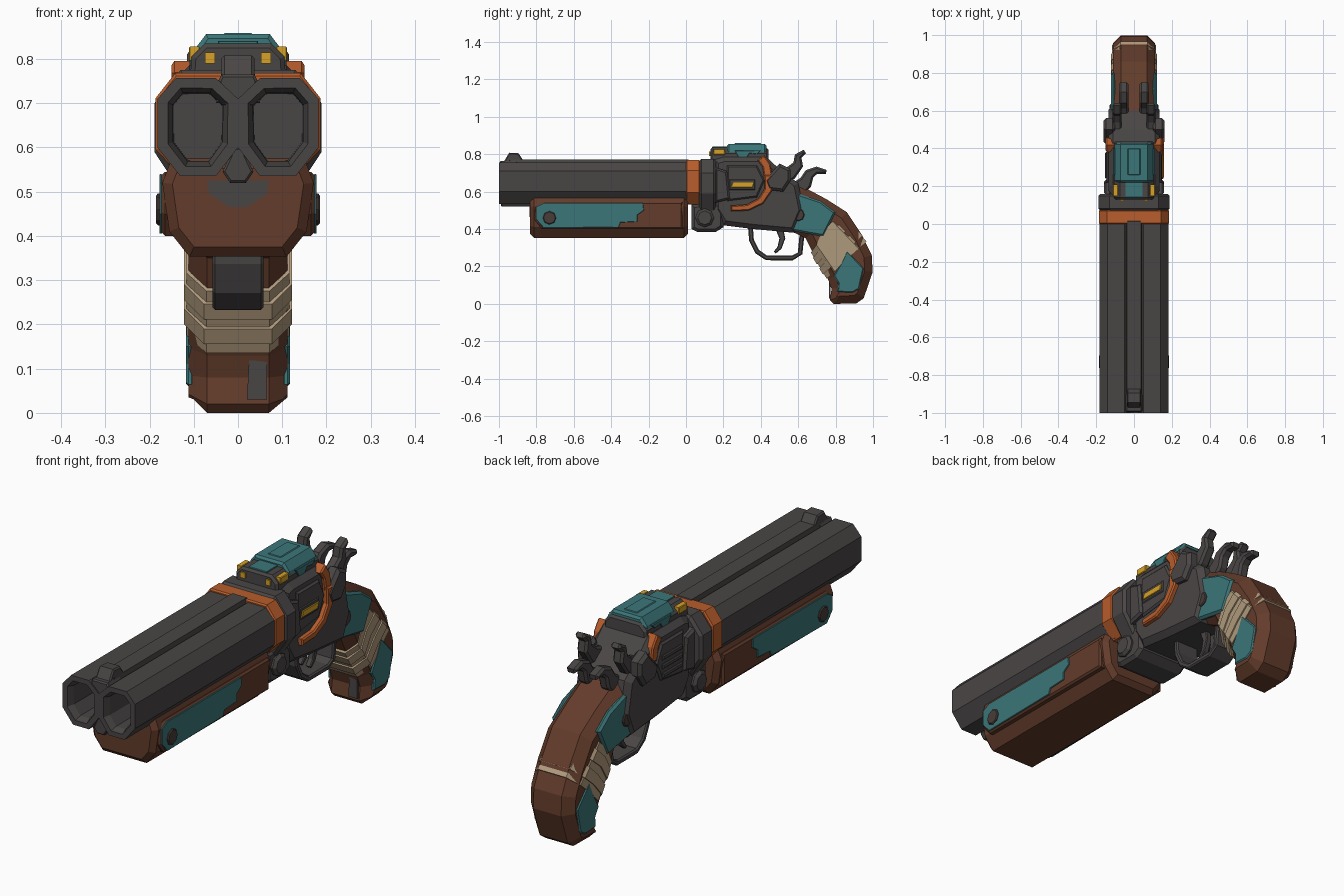
import bpy, bmesh, math
from mathutils import Vector

cube = bpy.data.objects.get("Cube")
if cube:
    bpy.data.objects.remove(cube, do_unlink=True)


def material(name, r, g, b):
    m = bpy.data.materials.new(name)
    m.use_nodes = True
    m.diffuse_color = (r, g, b, 1)
    m.node_tree.nodes["Principled BSDF"].inputs["Base Color"].default_value = (r, g, b, 1)
    return m


STEEL = material("dark_steel", .066, .06, .059)
WOOD = material("brown_wood", .125, .045, .024)
TEAL = material("teal_paint", .045, .18, .19)
ORANGE = material("orange_paint", .48, .11, .025)
YELLOW = material("yellow_enamel", .68, .36, .02)
CLOTH = material("tan_cloth", .43, .32, .2)
BOLT = material("bolt_iron", .065, .045, .04)


def inset(pts, d):
    """Shrink a closed 2D outline by d."""
    n = len(pts)
    p = [Vector(q) for q in pts]
    area = sum(p[i].x * p[(i + 1) % n].y - p[(i + 1) % n].x * p[i].y for i in range(n))
    s = 1 if area > 0 else -1
    normal = []
    for i in range(n):
        e = (p[(i + 1) % n] - p[i]).normalized()
        normal.append(Vector((-e.y, e.x)) * s)
    return [p[i] + (normal[i] + normal[i - 1]) * d / max(.5, 1 + normal[i].dot(normal[i - 1]))
            for i in range(n)]


def prism(name, pts, a, b, mat, chamfer=0, axis="x", bore=False):
    """Extrude an outline along x (points y,z) or along y (points x,z), chamfering the ends."""
    a, b = min(a, b), max(a, b)
    small = inset(pts, chamfer)
    rings = [(a, pts), (b, pts)]
    if chamfer:
        rings = [(a, small), (a + chamfer, pts), (b - chamfer, pts), (b, small)]
    bm = bmesh.new()
    loops = []
    for t, ring in rings:
        loops.append([bm.verts.new((t, u, v) if axis == "x" else (u, t, v)) for u, v in ring])
    n = len(pts)
    for lo, hi in zip(loops, loops[1:]):
        for i in range(n):
            j = (i + 1) % n
            bm.faces.new((lo[i], lo[j], hi[j], hi[i]))
    front = bm.faces.new(loops[0])
    bm.faces.new(loops[-1])
    bmesh.ops.recalc_face_normals(bm, faces=bm.faces)
    if bore:
        for thick, depth in ((.025, 0), (.012, -.03), (.002, -.16)):
            bmesh.ops.inset_region(bm, faces=[front], thickness=thick, depth=depth)
    mesh = bpy.data.meshes.new(name)
    bm.to_mesh(mesh)
    bm.free()
    mesh.materials.append(mat)
    ob = bpy.data.objects.new(name, mesh)
    bpy.context.collection.objects.link(ob)
    return ob


def strip(name, path, widths, a, b, mat, chamfer=.006):
    """Side-on band that follows a (y,z) path, with a width for each end."""
    p = [Vector(q) for q in path]
    left, right = [], []
    for i, q in enumerate(p):
        d = (p[min(i + 1, len(p) - 1)] - p[max(i - 1, 0)]).normalized()
        w = widths[0] + (widths[1] - widths[0]) * i / (len(p) - 1)
        side = Vector((-d.y, d.x)) * w / 2
        left.append(q + side)
        right.append(q - side)
    return prism(name, left + right[::-1], a, b, mat, chamfer)


def disc(name, y, z, r, a, b, mat, sides=8, chamfer=.004):
    ring = [(y + r * math.cos(k * math.tau / sides), z + r * math.sin(k * math.tau / sides))
            for k in range(sides)]
    return prism(name, ring, a, b, mat, chamfer)


def rect(u0, u1, v0, v1):
    return [(u0, v0), (u1, v0), (u1, v1), (u0, v1)]


def both(half):
    """Mirror a half outline in x."""
    return half + [(-x, z) for x, z in reversed(half)]


SIDES = (("left", 1), ("right", -1))

# Barrels, rib and sight
OCT = [(.182, .6), (.182, .71), (.14, .757), (.05, .757), (0, .71), (0, .6), (.05, .535), (.13, .535)]
for label, s in SIDES:
    prism(label + "_barrel", [(s * x, z) for x, z in OCT], -1, .03, STEEL, 0, "y", bore=True)
prism("barrel_rib", both([(.05, .7), (.037, .771)]), -.95, .02, STEEL, .008, "y")
prism("rib_foot", both([(.02, .67), (.045, .75), (.037, .765)]), -.995, -.9, STEEL, .006, "y")
prism("front_sight", [(-.98, .75), (-.945, .808), (-.895, .805), (-.865, .76)], -.037, .037, STEEL, .006)
prism("under_rib", both([(.018, .52), (.035, .545), (.01, .6)]), -.99, 0, STEEL, .005, "y")

# Collar and breech ring
RING = both([(.125, .53), (.186, .595), (.186, .712), (.142, .768)])
prism("collar", RING, 0, .075, ORANGE, .006, "y")
prism("breech_ring", both([(.13, .5), (.189, .59), (.189, .7), (.13, .775)]), .07, .16, STEEL, .012, "y")

# Fore-end with side pads, paint and bolts
prism("fore_end", both([(.11, .353), (.155, .41), (.171, .52), (.15, .575)]), -.835, .01, WOOD, .022, "y")
prism("fore_end_wear", both([(.02, .465), (.065, .495), (.07, .525)]), -.838, -.834, STEEL, 0, "y")
PAINT = [(-.8, .52), (-.76, .54), (-.23, .54), (-.225, .5), (-.26, .475), (-.26, .44), (-.35, .435),
         (-.36, .41), (-.76, .405), (-.8, .45)]
for label, s in SIDES:
    prism(label + "_fore_end_pad", [(-.81, .45), (-.77, .4), (-.02, .4), (-.02, .545), (-.77, .545), (-.81, .52)],
          s * .13, s * .173, WOOD, .008)
    prism(label + "_fore_end_paint", PAINT, s * .171, s * .178, TEAL, .002)
    disc(label + "_fore_end_bolt", -.73, .46, .036, s * .165, s * .185, BOLT)

# Receiver and hinge
prism("receiver", [(.15, .5), (.15, .77), (.2, .785), (.43, .785), (.5, .72), (.6, .645), (.63, .5),
                   (.58, .38), (.36, .4), (.2, .42)], -.135, .135, STEEL, .025)
prism("hinge_block", [(.03, .4), (.03, .53), (.2, .54), (.2, .41), (.16, .385), (.06, .385)], -.13, .13, STEEL, .015)
disc("hinge_pin", .1, .46, .05, -.15, .15, STEEL, 8, .012)
for label, s in SIDES:
    prism(label + "_receiver_rib", [(.155, .54), (.155, .73), (.22, .71), (.235, .56)], s * .12, s * .158, STEEL, .01)
    prism(label + "_receiver_panel", [(.22, .55), (.22, .74), (.38, .74), (.42, .66), (.38, .57)],
          s * .12, s * .145, STEEL, .008)
    prism(label + "_hammer_cheek", [(.42, .66), (.5, .75), (.56, .72), (.56, .66), (.52, .6), (.44, .61)],
          s * .1, s * .162, STEEL, .014)
    strip(label + "_strap_top", [(.44, .68), (.43, .74), (.4, .782)], (.045, .045), s * .1, s * .15, ORANGE)

# Curved strap and slot on one side, vent bars on the other
strip("strap_curve", [(.24, .51), (.33, .515), (.4, .55), (.44, .61), (.44, .69)], (.03, .045), .1, .158, ORANGE)
prism("slot_frame", rect(.23, .37, .61, .665), .14, .149, STEEL, .004)
prism("yellow_slot", [(.24, .622), (.25, .65), (.365, .65), (.355, .622)], .147, .154, YELLOW, .002)
for k in range(3):
    prism("vent_bar", rect(.24, .38, .585 + k * .04, .605 + k * .04), -.153, -.14, STEEL, .004)

# Top cover, with painted shell and small windows
prism("cover_base", both([(.108, .76), (.105, .805), (.075, .835)]), .13, .44, STEEL, .01, "y")
prism("cover_shell", both([(.102, .805), (.098, .822), (.072, .856)]), .22, .43, TEAL, .01, "y")
prism("cover_front_paint", both([(.045, .832), (.045, .841)]), .14, .23, TEAL, .002, "y")
prism("cover_crest", both([(.04, .85), (.03, .859)]), .26, .4, TEAL, .003, "y")
for label, s in SIDES:
    prism(label + "_cover_drip", [(.26, .82), (.28, .785), (.32, .775), (.34, .805), (.38, .8), (.4, .82)],
          s * .1, s * .11, TEAL, .002)
    prism(label + "_side_window", rect(.148, .208, .797, .828), s * .085, s * .111, YELLOW, .003)
    prism(label + "_front_window", [(s * x, z) for x, z in rect(.052, .075, .79, .815)], .123, .132, YELLOW, 0, "y")

# Hammers
for label, s in SIDES:
    strip(label + "_tall_hammer", [(.5, .67), (.56, .7), (.6, .745), (.6, .79), (.635, .815)],
          (.09, .022), s * .065, s * .115, STEEL, .01)
    strip(label + "_low_hammer", [(.58, .6), (.64, .65), (.66, .695), (.7, .715), (.75, .705)],
          (.09, .022), s * .03, s * .08, STEEL, .01)

# Trigger guard and triggers
strip("trigger_guard", [(.345, .41), (.35, .34), (.38, .28), (.43, .246), (.57, .246), (.61, .27), (.62, .37)],
      (.026, .026), -.058, .058, STEEL, .006)
for label, s in SIDES:
    strip(label + "_trigger", [(.5, .4), (.515, .35), (.5, .3), (.475, .275)], (.04, .015), s * .008, s * .035, STEEL, .004)

# Grip
prism("grip", [(.48, .4), (.57, .385), (.64, .35), (.69, .25), (.76, .13), (.778, .08), (.77, .02), (.79, 0),
               (.91, .002), (.95, .03), (.998, .17), (.993, .26), (.94, .37), (.86, .49), (.75, .56),
               (.6, .64), (.55, .58), (.5, .5)], -.112, .112, WOOD, .042)
prism("grip_wear", both([(.02, .03), (.025, .12)])[:2] + [(.065, .115), (.065, .03)], .764, .773, STEEL, 0, "y")
UPPER = [(.51, .52), (.535, .56), (.6, .59), (.72, .55), (.8, .49), (.735, .36), (.54, .395), (.53, .46)]
LOWER = [(.79, .15), (.83, .22), (.86, .285), (.95, .19), (.925, .08), (.89, .06), (.81, .064), (.815, .11)]
for label, s in SIDES:
    prism(label + "_grip_upper_plate", UPPER, s * .095, s * .122, TEAL, .01)
    disc(label + "_grip_bolt", .6, .476, .034, s * .11, s * .129, BOLT)
    prism(label + "_grip_lower_plate", LOWER, s * .1, s * .117, TEAL, .005)

# Cloth wrap: overlapping bands down the grip
front_a, front_b = Vector((.668, .275)), Vector((.752, .135))
back_a, back_b = Vector((.815, .48)), Vector((.965, .335))
BANDS = 5
for k in range(BANDS):
    t0, t1 = max(0, k - .12) / BANDS, min(BANDS, k + 1.12) / BANDS
    swell = .006 * (k % 2)
    f0, f1 = front_a.lerp(front_b, t0), front_a.lerp(front_b, t1)
    b0, b1 = back_a.lerp(back_b, t0), back_a.lerp(back_b, t1)
    m0, m1 = (f0 + b0) / 2, (f1 + b1) / 2
    sag = Vector((-.012, .012)) * (1 - k / BANDS)
    out = (b0 - f0).normalized() * swell
    outline = [f0 - out, f1 - out, m1 + sag, b1 + out, b0 + out, m0 + sag]
    w = .116 + swell
    bm = bmesh.new()
    # Each band is a rounded sleeve: narrow at front and back, full at the sides
    rows = []
    for lo, hi in ((f0 - out, f1 - out), (f0.lerp(b0, .2), f1.lerp(b1, .2)), (m0 + sag, m1 + sag),
                   (f0.lerp(b0, .8), f1.lerp(b1, .8)), (b0 + out, b1 + out)):
        half = w if len(rows) in (1, 2, 3) else w - .045
        rows.append([bm.verts.new((x, q.x, q.y)) for x, q in ((half, lo), (half, hi), (-half, hi), (-half, lo))])
    for r0, r1 in zip(rows, rows[1:]):
        for i in range(4):
            j = (i + 1) % 4
            bm.faces.new((r0[i], r0[j], r1[j], r1[i]))
    bm.faces.new(rows[0])
    bm.faces.new(rows[-1])
    bmesh.ops.recalc_face_normals(bm, faces=bm.faces)
    mesh = bpy.data.meshes.new("cloth_wrap")
    bm.to_mesh(mesh)
    bm.free()
    mesh.materials.append(CLOTH)
    bpy.context.collection.objects.link(bpy.data.objects.new("cloth_wrap", mesh))
